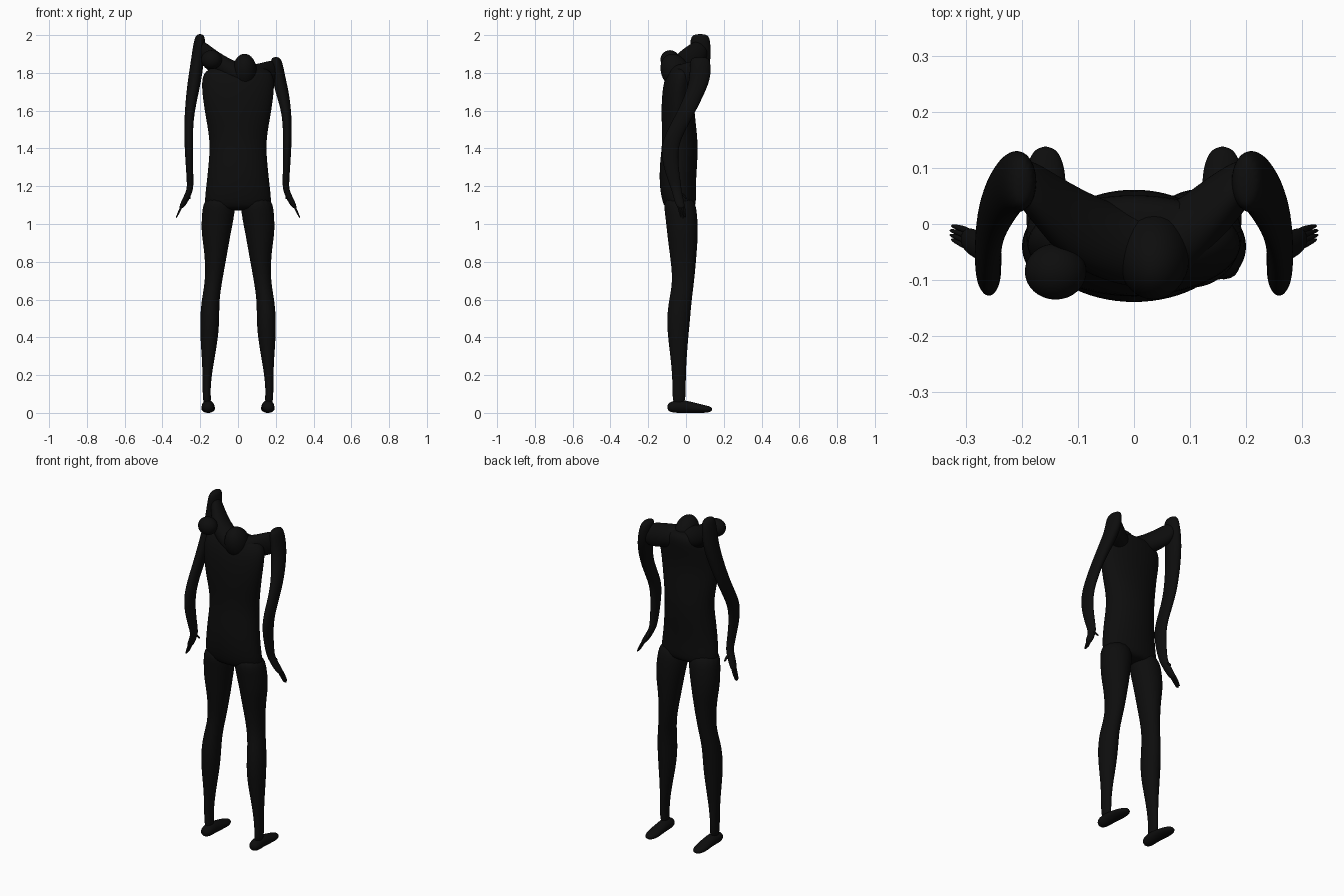
import bpy
import bmesh
import math
from mathutils import Vector

cube = bpy.data.objects.get("Cube")
if cube:
    bpy.data.objects.remove(cube, do_unlink=True)

CM = 0.01
SEGMENTS = 16

skin = bpy.data.materials.new("matte black")
skin.use_nodes = True
black = (0.004, 0.004, 0.004, 1)
skin.diffuse_color = black
skin.node_tree.nodes["Principled BSDF"].inputs["Base Color"].default_value = black

# Directions spanned by a ring that faces along each axis
PLANES = {"X": ("Y", "Z"), "Y": ("X", "Z"), "Z": ("X", "Y")}
UNIT = {"X": Vector((1, 0, 0)), "Y": Vector((0, 1, 0)), "Z": Vector((0, 0, 1))}


def finish(name, bm):
    """Turn a bmesh into a smooth object with the shared material."""
    bmesh.ops.recalc_face_normals(bm, faces=bm.faces)
    for face in bm.faces:
        face.smooth = True
    mesh = bpy.data.meshes.new(name)
    bm.to_mesh(mesh)
    bm.free()
    mesh.materials.append(skin)
    obj = bpy.data.objects.new(name, mesh)
    bpy.context.collection.objects.link(obj)
    return obj


def loft(name, rings, axis="Z", side=1):
    """Skin elliptical rings (x, y, z, radius_a, radius_b), given in centimetres."""
    bm = bmesh.new()
    u, v = (UNIT[letter] for letter in PLANES[axis])
    loops = []
    for x, y, z, ra, rb in rings:
        loop = []
        for i in range(SEGMENTS):
            angle = math.tau * i / SEGMENTS
            point = Vector((x, y, z))
            point += (u * ra * math.cos(angle) + v * rb * math.sin(angle)) * 1.02
            point.x *= side
            loop.append(bm.verts.new(point * CM))
        loops.append(loop)
    for low, high in zip(loops, loops[1:]):
        for i in range(SEGMENTS):
            j = (i + 1) % SEGMENTS
            bm.faces.new((low[i], low[j], high[j], high[i]))
    bm.faces.new(loops[0])
    bm.faces.new(loops[-1])
    obj = finish(name, bm)
    subdivision = obj.modifiers.new("smooth surface", "SUBSURF")
    subdivision.levels = subdivision.render_levels = 2
    return obj


def ellipsoid(name, centre, radii, tilt=0):
    """Rounded mass, tilted about the x axis."""
    bm = bmesh.new()
    bmesh.ops.create_uvsphere(bm, u_segments=32, v_segments=20, radius=CM)
    bmesh.ops.scale(bm, vec=radii, verts=bm.verts)
    obj = finish(name, bm)
    obj.location = Vector(centre) * CM
    obj.rotation_euler.x = math.radians(tilt)
    return obj


# Trunk from crotch to upper chest
loft("torso", [
    (0, -3, 107, 16, 7),
    (0, -3.5, 111, 18, 9),
    (0, -4.5, 120, 16.8, 9.6),
    (0, -4, 132, 15.6, 10),
    (0, -3, 143, 14.7, 9.4),
    (0, -4, 155, 16.8, 9),
    (0, -4.5, 165, 18.5, 8.5),
    (0, -3.5, 175, 19.5, 8.5),
    (0, -2, 181, 18, 7.5),
    (0, -2, 184, 11, 5),
])

# Uneven shoulder girdle, raised on one side
loft("shoulder_girdle", [
    (-21, 7.5, 192, 4, 5),
    (-18, 6, 190, 5.5, 7),
    (-12, 0, 185, 7.5, 7),
    (-3, -4, 180, 7, 6.5),
    (5, -5, 178, 7, 6),
    (12, 0, 178.5, 7.5, 6.5),
    (18, 6, 180, 5.5, 7),
    (21, 7.5, 180, 4, 5),
], axis="X")
ellipsoid("raised_shoulder_blade", (-14, -8.5, 187), (5.5, 5, 5))

# Drooping head
ellipsoid("head", (3.5, -5.5, 180.5), (6.5, 7.5, 10), tilt=25)

LEG = [
    (9.5, -4, 115, 8.5, 8.5),
    (10.5, -2.5, 105, 8.7, 8.5),
    (11.7, -1.8, 95, 7.8, 8.2),
    (11.6, -1.5, 85, 6, 7.2),
    (12.8, -1.2, 70, 4.4, 5.6),
    (14.6, -3, 60, 4.7, 6),
    (15, -4, 50, 5.1, 6.2),
    (15.2, -4.2, 40, 4.8, 5.4),
    (16, -3.8, 25, 2.8, 3.8),
    (16.8, -3.6, 12, 1.9, 3.4),
    (16.2, -3.8, 4, 2.4, 3.4),
]
FOOT = [
    (16, -10, 3, 1.8, 1.8),
    (16, -7, 3.2, 3.5, 3.2),
    (15.8, -2, 3.5, 3.2, 3.5),
    (15.8, 4, 2.8, 3.6, 2.8),
    (15.8, 10, 2, 3.7, 2.1),
    (15.8, 14, 1.9, 1.8, 1.2),
]
ARM = [
    (20, 7.5, 188.5, 1.8, 4),
    (20.3, 7.5, 186, 3.2, 5.5),
    (21.5, 7.7, 178, 3.5, 5.6),
    (23.3, 5.2, 170, 3.6, 5),
    (25.6, 0.5, 160, 2.6, 4.8),
    (26.2, -5, 150, 2.3, 4.8),
    (26, -9, 141, 2.3, 4.6),
    (25.7, -8, 130, 1.9, 4),
    (25.2, -5.5, 120, 1.7, 3),
    (25.8, -4.8, 117, 1.7, 2.5),
    (28.2, -3.6, 112, 1.9, 2.5),
    (30.3, -2.4, 108, 1.2, 2.1),
]

# Limbs, mirrored across the body
for side, prefix in ((1, "left"), (-1, "right")):
    lift = 12 if side < 0 else 0
    arm = [(x, y, z + lift * max(0, z - 160) / 28, a, b) for x, y, z, a, b in ARM]
    loft(prefix + "_leg", LEG, side=side)
    loft(prefix + "_foot", FOOT, axis="Y", side=side)
    loft(prefix + "_arm", arm, side=side)
    loft(prefix + "_thumb", [
        (26.5, -3.5, 117, 1, 1),
        (26, -1, 115, 0.8, 0.8),
        (25.6, 0.3, 113, 0.5, 0.5),
    ], side=side)
    for n in range(4):
        spread = n - 1.5
        length = 1 - 0.12 * abs(spread)
        loft(f"{prefix}_finger_{n + 1}", [
            (29.5, -2.7 + spread, 110, 0.7, 0.6),
            (31.2, -2 + spread * 0.9, 106.5, 0.6, 0.5),
            (30.5 + 2.6 * length, -1.5 + spread * 0.8, 107 - 4.5 * length, 0.3, 0.3),
        ], side=side)
